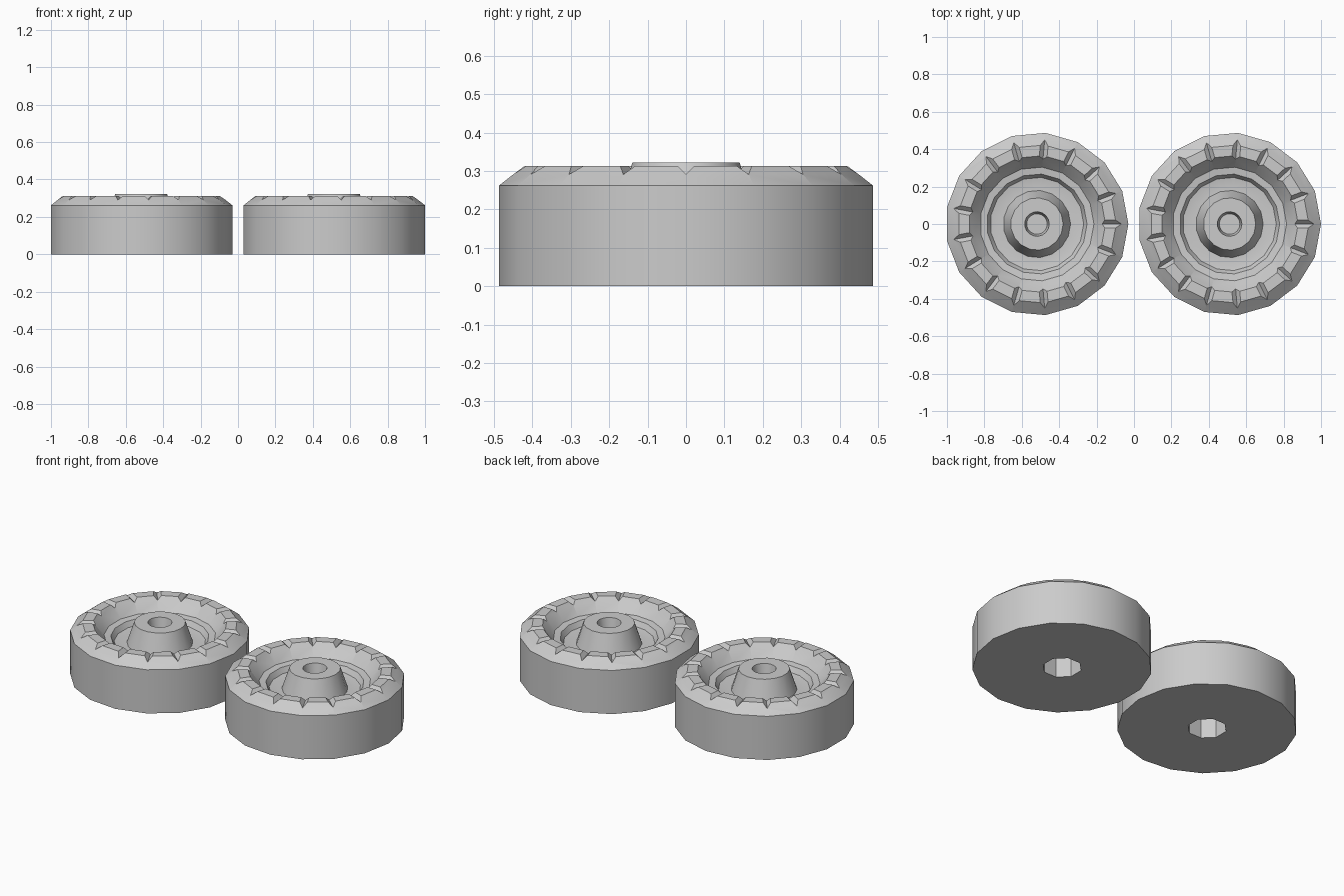
import bpy, bmesh, math
from mathutils import Matrix, Vector

SIDES = 17
STEP = 2 * math.pi / SIDES

if "Cube" in bpy.data.objects:
    bpy.data.objects.remove(bpy.data.objects["Cube"], do_unlink=True)

grey = bpy.data.materials.new("plain grey")
grey.use_nodes = True
grey.diffuse_color = (0.6, 0.6, 0.6, 1)
grey.node_tree.nodes["Principled BSDF"].inputs["Base Color"].default_value = (0.6, 0.6, 0.6, 1)


def make_object(name, bm):
    bmesh.ops.recalc_face_normals(bm, faces=bm.faces)
    mesh = bpy.data.meshes.new(name)
    bm.to_mesh(mesh)
    bm.free()
    mesh.materials.append(grey)
    obj = bpy.data.objects.new(name, mesh)
    bpy.context.collection.objects.link(obj)
    return obj


def lathe(profile):
    """Closed solid: rings of the profile joined, capped at both ends."""
    bm = bmesh.new()
    rings = [[bm.verts.new((r * math.cos(i * STEP), r * math.sin(i * STEP), z))
              for i in range(SIDES)] for r, z in profile]
    for a, b in zip(rings, rings[1:]):
        for i in range(SIDES):
            j = (i + 1) % SIDES
            bm.faces.new((a[i], a[j], b[j], b[i]))
    bm.faces.new(rings[0])
    bm.faces.new(rings[-1])
    return bm


def notch_cutters():
    """Radial V-shaped bars, one over each corner of the rim."""
    bm = bmesh.new()
    for i in range(SIDES):
        turn = Matrix.Rotation(i * STEP, 3, 'Z')
        ends = [[bm.verts.new(turn @ Vector((x, y, z)))
                 for y, z in ((0, 0.291), (0.04, 0.333), (-0.04, 0.333))]
                for x in (0.32, 0.52)]
        a, b = ends
        bm.faces.new(a)
        bm.faces.new(b)
        for k in range(3):
            m = (k + 1) % 3
            bm.faces.new((a[k], a[m], b[m], b[k]))
    return make_object("notch_cutter", bm)


def axle_cutter():
    bm = bmesh.new()
    bmesh.ops.create_cone(bm, cap_ends=True, segments=8, radius1=0.108, radius2=0.108,
                          depth=0.34, matrix=Matrix.Rotation(math.pi / 8, 4, 'Z'))
    return make_object("axle_cutter", bm)


# Tyre, chamfer, rim, dished disc, groove, hub cone and hub socket
profile = [(0.489, 0), (0.489, 0.262), (0.424, 0.313), (0.367, 0.313),
           (0.305, 0.24), (0.268, 0.235), (0.25, 0.205), (0.22, 0.2),
           (0.18, 0.2), (0.14, 0.322), (0.066, 0.322), (0.055, 0.26)]
cutters = [notch_cutters(), axle_cutter()]

for name, x in (("right_wheel", -0.519), ("left_wheel", 0.511)):
    wheel = make_object(name, lathe(profile))
    for cutter in cutters:
        mod = wheel.modifiers.new(cutter.name, 'BOOLEAN')
        mod.operation = 'DIFFERENCE'
        mod.solver = 'EXACT'
        mod.object = cutter
    bpy.ops.object.select_all(action='DESELECT')
    wheel.select_set(True)
    bpy.context.view_layer.objects.active = wheel
    for cutter in cutters:
        bpy.ops.object.modifier_apply(modifier=cutter.name)
    bpy.ops.object.shade_smooth_by_angle(angle=math.radians(30))
    wheel.location.x = x

# Remove the spent cutters
for cutter in cutters:
    bpy.data.objects.remove(cutter, do_unlink=True)
